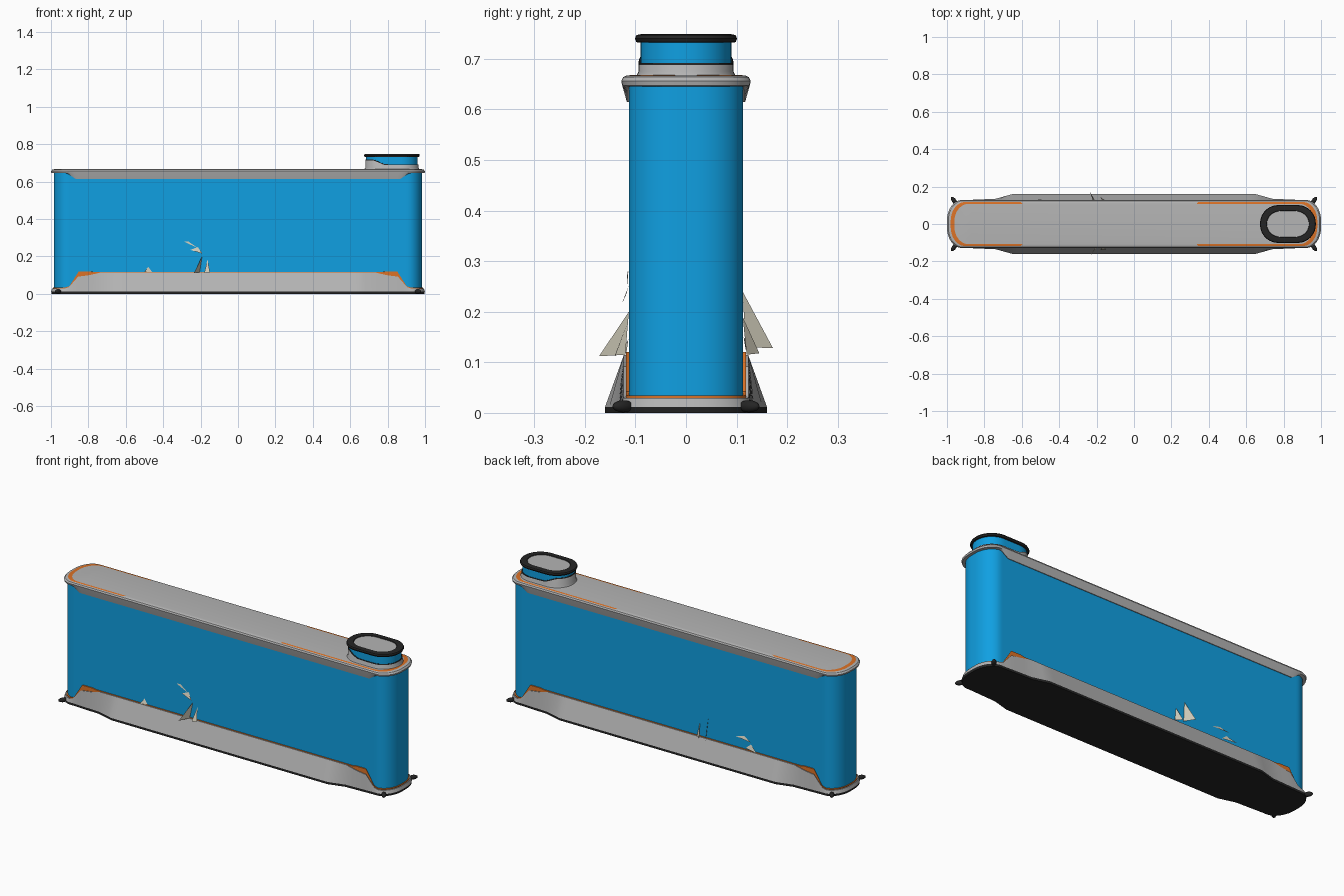
import bpy, bmesh, math

if "Cube" in bpy.data.objects:
    bpy.data.objects.remove(bpy.data.objects["Cube"])

def material(name, rgb):
    m = bpy.data.materials.new(name)
    m.diffuse_color = (*rgb, 1)
    m.use_nodes = True
    m.node_tree.nodes["Principled BSDF"].inputs["Base Color"].default_value = m.diffuse_color
    return m

GREY = material("light grey", (0.46, 0.46, 0.46))
BLUE = material("bright blue", (0.005, 0.35, 0.76))
ORANGE = material("orange", (0.72, 0.17, 0.02))
DARK = material("near black", (0.018, 0.018, 0.018))
CREAM = material("cream", (0.62, 0.59, 0.48))

def outline(rx, ry, cuts, n=10):
    """Rounded rectangle of half size 1 with extra cuts along the long sides."""
    quarter = [(1 - rx + rx * math.cos(a), 1 - ry + ry * math.sin(a))
               for a in (math.pi / 2 * i / n for i in range(n + 1))]
    half = quarter + [(c, 1) for c in cuts] + [(-x, y) for x, y in reversed(quarter)]
    return half + [(x, -y) for x, y in reversed(half) if abs(y) > 1e-6 or ry < 1]

def ramp(x, pts):
    """Piecewise linear lookup."""
    if x <= pts[0][0]:
        return pts[0][1]
    for (a, va), (b, vb) in zip(pts, pts[1:]):
        if x <= b:
            return va + (vb - va) * (x - a) / (b - a)
    return pts[-1][1]

def value(v, x):
    return v(x) if callable(v) else v

def loft(name, shape, rings, mats, bands=None, caps=(True, True), cap_mat=0, cx=0):
    """Skin between rings (half x, half y, z); y, z and band colour may depend on x."""
    bm = bmesh.new()
    loops = [[bm.verts.new((cx + u * hx, v * value(hy, u), value(z, u))) for u, v in shape]
             for hx, hy, z in rings]
    n = len(shape)
    for k in range(len(loops) - 1):
        for i in range(n):
            j = (i + 1) % n
            f = bm.faces.new((loops[k][i], loops[k][j], loops[k + 1][j], loops[k + 1][i]))
            if bands:
                f.material_index = value(bands[k], (shape[i][0] + shape[j][0]) / 2)
    if caps[0]:
        bm.faces.new(loops[0][::-1])
    if caps[1]:
        bm.faces.new(loops[-1]).material_index = cap_mat
    return finish(name, bm, mats)

def finish(name, bm, mats):
    me = bpy.data.meshes.new(name)
    bm.to_mesh(me)
    bm.free()
    for m in mats:
        me.materials.append(m)
    ob = bpy.data.objects.new(name, me)
    bpy.context.collection.objects.link(ob)
    bpy.context.view_layer.objects.active = ob
    bpy.ops.object.select_all(action='DESELECT')
    ob.select_set(True)
    bpy.ops.object.shade_smooth_by_angle(angle=math.radians(32))
    return ob

steps = [0.91, 0.9, 0.88, 0.86, 0.83, 0.8, 0.78, 0.74, 0.68, 0.65, 0.62, 0.35]
LONG = outline(0.08, 0.85, steps + [0] + [-s for s in reversed(steps)])

# tall blue wall body
loft("wall_body", LONG, [(0.985, 0.113, 0.02), (0.985, 0.113, 0.655)], [BLUE])

# flat dark underside and flared grey skirt
flare = lambda x: ramp(abs(x), [(0.65, 0.16), (0.74, 0.135), (0.9, 0.128)])
waist = lambda x: ramp(abs(x), [(0.65, 0.123), (0.9, 0.124)])
skirt_top = lambda x: ramp(abs(x), [(0.74, 0.114), (0.8, 0.1), (0.86, 0.092), (0.91, 0.036), (0.93, 0.029)])
trim_top = lambda x: ramp(abs(x), [(0.78, 0.116), (0.8, 0.12), (0.86, 0.12), (0.91, 0.042), (0.93, 0.034)])
loft("base_plate", LONG, [(0.997, flare, 0), (0.999, flare, 0.012)], [DARK])
loft("base_skirt", LONG, [(0.999, flare, 0.012), (0.994, waist, skirt_top), (0.984, 0.112, skirt_top)],
     [GREY], caps=(False, False))
loft("base_trim", LONG, [(0.99, 0.119, 0.015), (0.99, 0.119, trim_top), (0.984, 0.112, trim_top)],
     [ORANGE], caps=(False, False))

# small dark feet at the corners
for i, sx in enumerate((-1, 1)):
    for j, sy in enumerate((-1, 1)):
        bpy.ops.mesh.primitive_uv_sphere_add(segments=16, ring_count=8, radius=1,
            location=(sx * 0.962, sy * 0.124, 0.013), rotation=(0, 0, sx * sy * math.radians(55)))
        foot = bpy.context.object
        foot.name = f"corner_foot_{i * 2 + j + 1}"
        foot.scale = (0.025, 0.012, 0.012)
        foot.data.materials.append(DARK)
        bpy.ops.object.shade_smooth()

# roof cap with hanging lip and an orange inlay towards both ends
lip = lambda x: ramp(abs(x), [(0.88, 0.615), (0.925, 0.645)])
inlay = lambda x: 1 if x > 0.35 or x < -0.62 else 0
loft("roof_cap", LONG,
     [(0.984, 0.112, lip), (0.988, 0.117, lip), (0.998, 0.126, 0.647), (1.0, 0.128, 0.656),
      (0.993, 0.124, 0.664), (0.98, 0.118, 0.667), (0.96, 0.108, 0.668)],
     [GREY, ORANGE], [0, 0, 0, 0, 0, inlay], caps=(False, True))

# turret: grey collar, gasket, blue drum, dark rim and grey lid
OVAL = outline(0.65, 0.96, [0.3, 0.1, -0.1, -0.3])
collar = lambda x: ramp(x, [(-0.7, 0.714), (-0.3, 0.69), (0, 0.688)])
gasket = lambda x: collar(x) + 0.004
TX = 0.823
loft("turret_collar", OVAL, [(0.148, 0.099, 0.664), (0.142, 0.094, 0.675), (0.142, 0.094, collar),
     (0.14, 0.092, gasket), (0.133, 0.086, gasket)], [GREY, DARK], [0, 0, 1, 1],
     caps=(False, False), cx=TX)
loft("turret_drum", OVAL, [(0.138, 0.09, 0.665), (0.138, 0.09, 0.736)], [BLUE], cx=TX)
loft("turret_rim", OVAL, [(0.135, 0.088, 0.732), (0.146, 0.098, 0.733), (0.149, 0.101, 0.74),
     (0.146, 0.098, 0.747), (0.135, 0.088, 0.749), (0.114, 0.071, 0.748), (0.112, 0.069, 0.745)],
     [DARK, GREY], [0] * 6, cap_mat=1, cx=TX)

# thin torn shards along both long sides, as triangles (x, distance out, z)
def shards(name, side, tris):
    bm = bmesh.new()
    for t in tris:
        bm.faces.new([bm.verts.new((x, side * y, z)) for x, y, z in t])
    finish(name, bm, [CREAM])

shards("front_shards", -1, [
    [(-0.235, 0.172, 0.112), (-0.205, 0.12, 0.115), (-0.192, 0.113, 0.2)],
    [(-0.18, 0.14, 0.112), (-0.15, 0.14, 0.115), (-0.163, 0.113, 0.185)],
    [(-0.255, 0.118, 0.235), (-0.19, 0.127, 0.215), (-0.215, 0.114, 0.25)],
    [(-0.29, 0.116, 0.28), (-0.265, 0.114, 0.28), (-0.215, 0.117, 0.245)],
    [(-0.5, 0.13, 0.118), (-0.46, 0.118, 0.118), (-0.48, 0.114, 0.145)]])
shards("back_shards", 1, [
    [(-0.235, 0.172, 0.128), (-0.205, 0.118, 0.13), (-0.215, 0.112, 0.24)],
    [(-0.18, 0.145, 0.118), (-0.15, 0.12, 0.115), (-0.163, 0.112, 0.19)],
    [(-0.48, 0.125, 0.165), (-0.38, 0.116, 0.172), (-0.43, 0.114, 0.185)],
    [(-0.52, 0.135, 0.12), (-0.44, 0.118, 0.125), (-0.47, 0.114, 0.15)]])
